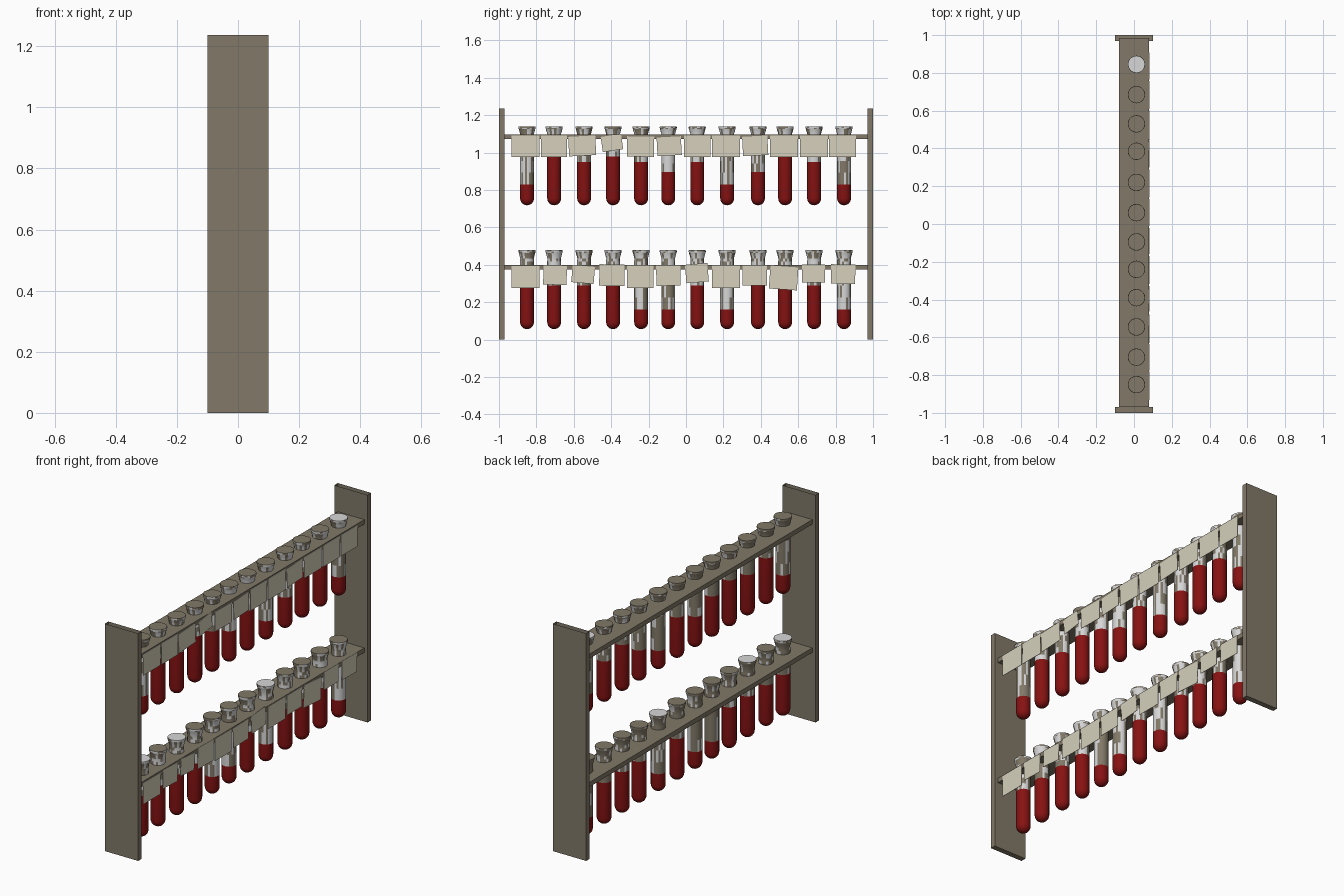
import bpy, bmesh, math, random
from mathutils import Matrix, Vector

if "Cube" in bpy.data.objects:
    bpy.data.objects.remove(bpy.data.objects["Cube"])

random.seed(4)


def material(name, rgb):
    m = bpy.data.materials.new(name)
    m.diffuse_color = (*rgb, 1)
    m.use_nodes = True
    m.node_tree.nodes["Principled BSDF"].inputs["Base Color"].default_value = m.diffuse_color
    return m


WOOD = material("grey brown", (0.22, 0.19, 0.138))
PAPER = material("cream paper", (0.67, 0.63, 0.50))
RED = material("dark red", (0.24, 0.006, 0.006))
GLASS = material("pale glass", (0.68, 0.68, 0.68))


def finish(bm, name, mats):
    me = bpy.data.meshes.new(name)
    bm.to_mesh(me)
    bm.free()
    for m in mats:
        me.materials.append(m)
    ob = bpy.data.objects.new(name, me)
    bpy.context.collection.objects.link(ob)
    return ob


def box(name, lo, hi, mat, turn=0.0, open_top=False):
    lo, hi = Vector(lo), Vector(hi)
    bm = bmesh.new()
    bmesh.ops.create_cube(bm, size=1)
    bmesh.ops.scale(bm, vec=hi - lo, verts=bm.verts)
    if open_top:
        tops = [f for f in bm.faces if f.normal.z > 0.9]
        bmesh.ops.delete(bm, geom=tops, context='FACES_ONLY')
    bmesh.ops.rotate(bm, matrix=Matrix.Rotation(turn, 3, 'X'), verts=bm.verts)
    bmesh.ops.translate(bm, vec=(lo + hi) / 2, verts=bm.verts)
    return finish(bm, name, [mat])


def tube(name, y, base, level):
    """Round-bottomed tube with flared lip; filled red up to level."""
    r, n = 0.037, 20
    prof = [(r * math.sin(a), r - r * math.cos(a))
            for a in [math.pi / 2 * i / 6 for i in range(1, 7)]]
    fill = level - base
    prof += [(r, fill)] + [(r, fill + (0.362 - fill) * i / 4) for i in (1, 2, 3, 4)]
    prof += [(0.036, 0.378), (0.044, 0.408), (0.046, 0.414), (0.045, 0.422)]
    bm = bmesh.new()
    rings = [[bm.verts.new((0.013 + pr * math.cos(2 * math.pi * k / n),
                            y + pr * math.sin(2 * math.pi * k / n), base + pz))
              for k in range(n)] for pr, pz in prof]
    tip = bm.verts.new((0.013, y, base))
    for k in range(n):
        j = (k + 1) % n
        bm.faces.new((tip, rings[0][j], rings[0][k]))
        for a, b in zip(rings, rings[1:]):
            bm.faces.new((a[k], a[j], b[j], b[k]))
    bm.faces.new(rings[-1])
    bm.normal_update()
    # red below the level, mottled pale and brown above it
    for f in bm.faces:
        f.smooth = True
        if f.calc_center_median().z < level:
            f.material_index = 0
        else:
            chance = 0.25 if f.normal.z > 0.9 else 0.6 if f.normal.x > 0 else 0.15
            f.material_index = 1 if random.random() < chance else 2
    for e in bm.edges:
        if e.is_manifold and e.calc_face_angle(0) > math.radians(40):
            e.smooth = False
    return finish(bm, name, [RED, GLASS, WOOD])


# end panels
for side, y in (("front", -0.985), ("back", 0.985)):
    box(side + "_panel", (-0.1, y - 0.015, 0), (0.1, y + 0.015, 1.236), WOOD, open_top=True)

# shelves
for name, z in (("lower", 0.40), ("upper", 1.097)):
    box(name + "_shelf", (-0.08, -0.97, z - 0.025), (0.08, 0.985, z), WOOD)

# tubes in two rows
YS = [-0.85, -0.705, -0.545, -0.39, -0.24, -0.095, 0.06, 0.22, 0.385, 0.53, 0.685, 0.845]
UP = [0.83, 0.98, 0.95, 0.98, 0.95, 0.895, 0.95, 0.83, 0.895, 0.98, 0.95, 0.83]
LOW = [0.29, 0.29, 0.29, 0.29, 0.16, 0.16, 0.29, 0.16, 0.29, 0.29, 0.29, 0.16]
for i, y in enumerate(YS):
    tube(f"upper_tube_{i + 1}", y, 0.718, UP[i])
    tube(f"lower_tube_{i + 1}", y, 0.056, LOW[i])

# paper labels: centre y, width, top, bottom, tilt in degrees
UP_L = [(-.857, .15, 1.092, .976, 0), (-.705, .14, 1.092, .976, 0), (-.555, .145, 1.088, .983, 3),
        (-.396, .11, 1.092, 1.01, 8), (-.243, .145, 1.086, .978, -1), (-.09, .13, 1.084, .984, 3),
        (.06, .143, 1.092, .976, 0), (.214, .15, 1.092, .976, 0), (.37, .135, 1.088, .984, 3),
        (.524, .148, 1.092, .976, 0), (.684, .148, 1.092, .976, 0), (.837, .143, 1.092, .976, 0)]
LOW_L = [(-.857, .15, .393, .276, 0), (-.7, .125, .396, .293, -2), (-.55, .12, .394, .302, -5),
         (-.396, .135, .402, .287, -1), (-.244, .142, .397, .276, 0), (-.094, .13, .396, .288, 1),
         (.058, .12, .405, .306, 5), (.214, .148, .397, .276, 0), (.367, .132, .396, .288, 0),
         (.522, .15, .391, .268, -4), (.682, .123, .402, .304, 0), (.84, .13, .402, .298, -1)]
for row, labels in (("upper", UP_L), ("lower", LOW_L)):
    for i, (y, w, top, bot, deg) in enumerate(labels):
        box(f"{row}_label_{i + 1}", (0.0805, y - w / 2, bot), (0.0825, y + w / 2, top),
            PAPER, math.radians(deg))
